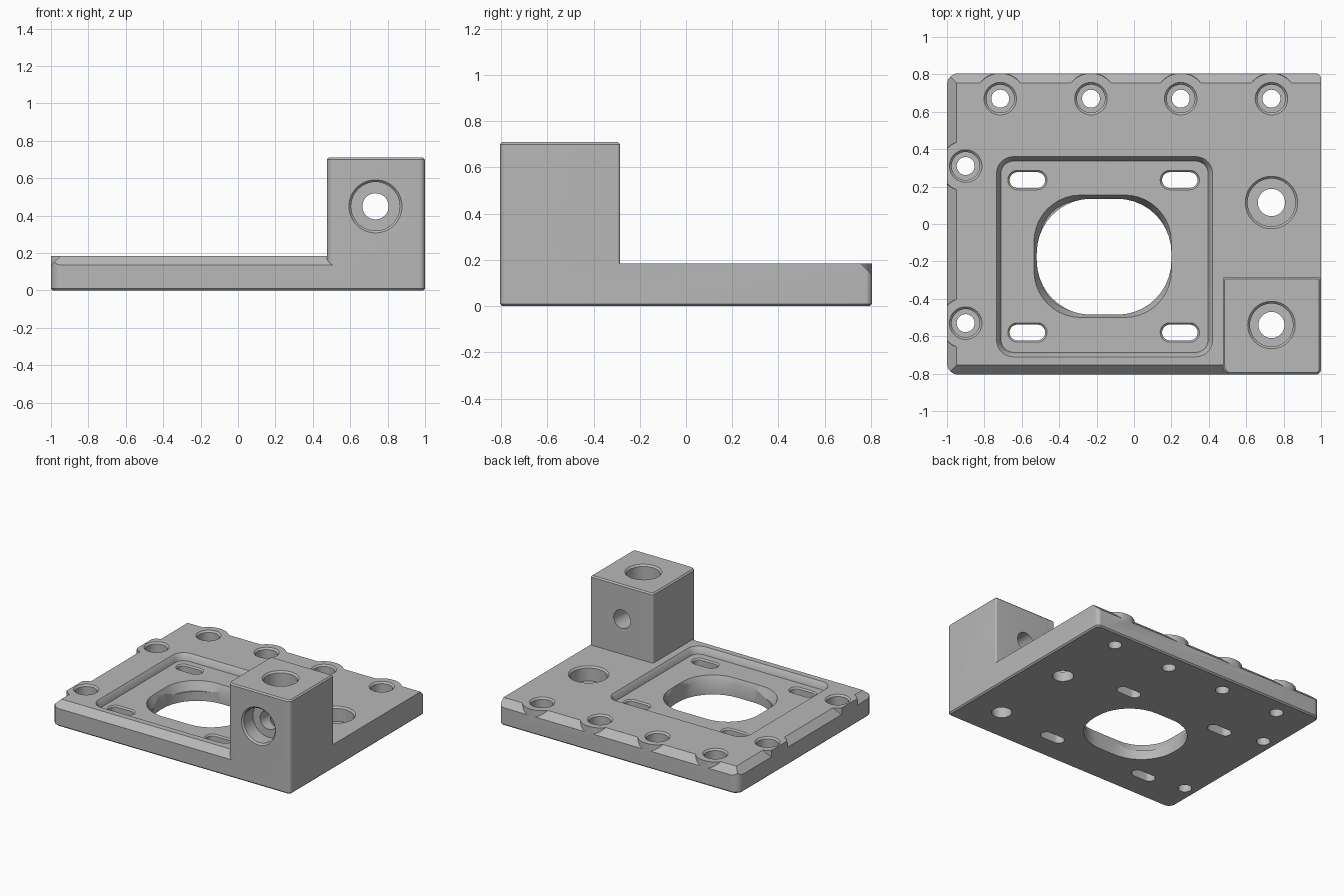
import bpy, bmesh, math
from mathutils import Matrix, Vector

cube = bpy.data.objects.get("Cube")
if cube:
    bpy.data.objects.remove(cube, do_unlink=True)

grey = bpy.data.materials.new("machined grey")
grey.use_nodes = True
COLOUR = (0.48, 0.48, 0.48, 1)
grey.diffuse_color = COLOUR
grey.node_tree.nodes["Principled BSDF"].inputs["Base Color"].default_value = COLOUR

TOP, BLOCK_TOP, FRONT, BACK = 0.185, 0.71, -0.805, 0.805


def loft(name, rings, matrix=Matrix()):
    """Closed solid through rings that share a point count."""
    bm = bmesh.new()
    loops = [[bm.verts.new(matrix @ Vector(p)) for p in ring] for ring in rings]
    n = len(loops[0])
    for a, b in zip(loops, loops[1:]):
        for i in range(n):
            j = (i + 1) % n
            bm.faces.new((a[i], a[j], b[j], b[i]))
    bm.faces.new(loops[0][::-1])
    bm.faces.new(loops[-1])
    bmesh.ops.recalc_face_normals(bm, faces=bm.faces)
    mesh = bpy.data.meshes.new(name)
    bm.to_mesh(mesh)
    bm.free()
    mesh.materials.append(grey)
    obj = bpy.data.objects.new(name, mesh)
    bpy.context.collection.objects.link(obj)
    return obj


def rounded(x0, x1, y0, y1, radii, z, inset=0.0, steps=10):
    """Rounded rectangle ring; radii run from front left, anticlockwise."""
    pts = []
    corners = [(x0, y0, 1, 1), (x1, y0, -1, 1), (x1, y1, -1, -1), (x0, y1, 1, -1)]
    for k, ((x, y, sx, sy), r) in enumerate(zip(corners, radii)):
        cx, cy, rr = x + sx * r, y + sy * r, r - inset
        for i in range(steps + 1):
            a = math.pi * (1 + k / 2 + i / steps / 2)
            pts.append((cx + rr * math.cos(a), cy + rr * math.sin(a), z))
    return pts


def lathe(name, profile, matrix, sides=48):
    ring = lambda r, z: [(r * math.cos(math.tau * i / sides),
                          r * math.sin(math.tau * i / sides), z) for i in range(sides)]
    return loft(name, [ring(r, z) for r, z in profile], matrix)


def combine(target, other, operation="DIFFERENCE", keep=False):
    mod = target.modifiers.new("combine", "BOOLEAN")
    mod.operation, mod.solver, mod.object = operation, "EXACT", other
    graph = bpy.context.evaluated_depsgraph_get()
    graph.update()
    mesh = bpy.data.meshes.new_from_object(target.evaluated_get(graph))
    target.modifiers.clear()
    target.data = mesh
    if not keep:
        bpy.data.objects.remove(other, do_unlink=True)


def counterbore(x, y, top, wide, narrow, depth, bottom=-0.1, matrix=Matrix()):
    """Stepped hole cutter with a small chamfer at its mouth."""
    c = 0.012
    profile = [(narrow, bottom), (narrow, top - depth), (wide, top - depth),
               (wide, top - c), (wide + c, top), (wide + c, top + 0.05)]
    return lathe("hole_cutter", profile, matrix @ Matrix.Translation((x, y, 0)))


# Base plate with a fine chamfer along the bottom
edge = (-1, 1, FRONT, BACK, (0.06, 0.03, 0.03, 0.06))
plate = loft("mounting_plate", [rounded(*edge, 0, 0.01), rounded(*edge, 0.01),
                                rounded(*edge, TOP)])

# Edge chamfers, left full height around the bolt bosses
bolts = [(x, 0.67) for x in (-0.715, -0.23, 0.25, 0.735)] + [(-0.9, 0.31), (-0.9, -0.53)]


def chamfer(outer, inward, axis, start, end):
    e, w = 0.05, 0.05
    tri = [(outer + inward * (w + e), TOP + e), (outer - inward * e, TOP - w - e),
           (outer - inward * e, TOP + e)]
    place = (lambda t, p: (t, p[0], p[1])) if axis == "x" else (lambda t, p: (p[0], t, p[1]))
    return loft("chamfer_cutter", [[place(t, p) for p in tri] for t in (start, end)])


for args in [(FRONT, 1, "x", -1.2, 0.52), (BACK, -1, "x", -1.2, 1.2), (-1, 1, "y", -1, 1)]:
    wedge = chamfer(*args)
    for x, y in bolts:
        if args[0] == FRONT or (args[0] == BACK) != (y == 0.67):
            continue
        boss = lathe("boss_helper", [(0.14, 0), (0.14, 0.1), (0.127, 0.4)],
                     Matrix.Translation((x, y, 0)))
        combine(wedge, boss)
    combine(plate, wedge)

# Upright clamp block on the front corner
box = (0.475, 1, FRONT, -0.285, (0.045, 0.03, 0.012, 0.012))
block = loft("clamp_block", [rounded(*box, 0.05), rounded(*box, BLOCK_TOP - 0.01),
                             rounded(*box, BLOCK_TOP, 0.01)])
combine(plate, block, "UNION")

# Shallow pocket
FLOOR = 0.135
pocket = (-0.735, 0.42, -0.71, 0.36, (0.09,) * 4)
combine(plate, loft("pocket_cutter", [rounded(*pocket, FLOOR, 0.024),
                                      rounded(*pocket, TOP - 0.02, 0.016),
                                      rounded(*pocket, TOP, 0),
                                      rounded(*pocket, TOP + 0.05, 0)]))

# Large central opening with a relieved upper rim
opening = (-0.52, 0.2, -0.485, 0.135, (0.29,) * 4)
rim = (-0.535, 0.2, -0.5, 0.155, (0.25,) * 4)
combine(plate, loft("opening_cutter", [rounded(*opening, -0.1), rounded(*opening, 0.16)]))
combine(plate, loft("rim_cutter", [rounded(*rim, 0.07, 0.03), rounded(*rim, FLOOR),
                                   rounded(*rim, 0.16)]))

# Four adjustment slots
for x in (-0.57, 0.245):
    for y in (0.235, -0.58):
        slot = (x - 0.105, x + 0.105, y - 0.052, y + 0.052, (0.052,) * 4)
        combine(plate, loft("slot_cutter", [
            rounded(*slot, -0.1, 0.01), rounded(*slot, FLOOR - 0.01, 0.01),
            rounded(*slot, FLOOR), rounded(*slot, 0.16)]))

# Counterbored bolt holes, the large plate hole and the two block bores
for x, y in bolts:
    combine(plate, counterbore(x, y, TOP, 0.075, 0.048, 0.1))
combine(plate, counterbore(0.735, 0.115, TOP, 0.128, 0.073, 0.11))
combine(plate, counterbore(0.735, -0.54, BLOCK_TOP, 0.115, 0.07, 0.12))
sideways = Matrix.Translation((0, 0, 0.45)) @ Matrix.Rotation(math.pi / 2, 4, "X")
combine(plate, counterbore(0.735, 0, -FRONT, 0.13, 0.07, 0.12, 0.2, sideways))

# Smooth round walls, crisp edges
bpy.ops.object.select_all(action="DESELECT")
plate.select_set(True)
bpy.context.view_layer.objects.active = plate
bpy.ops.object.shade_smooth_by_angle(angle=math.radians(25))
